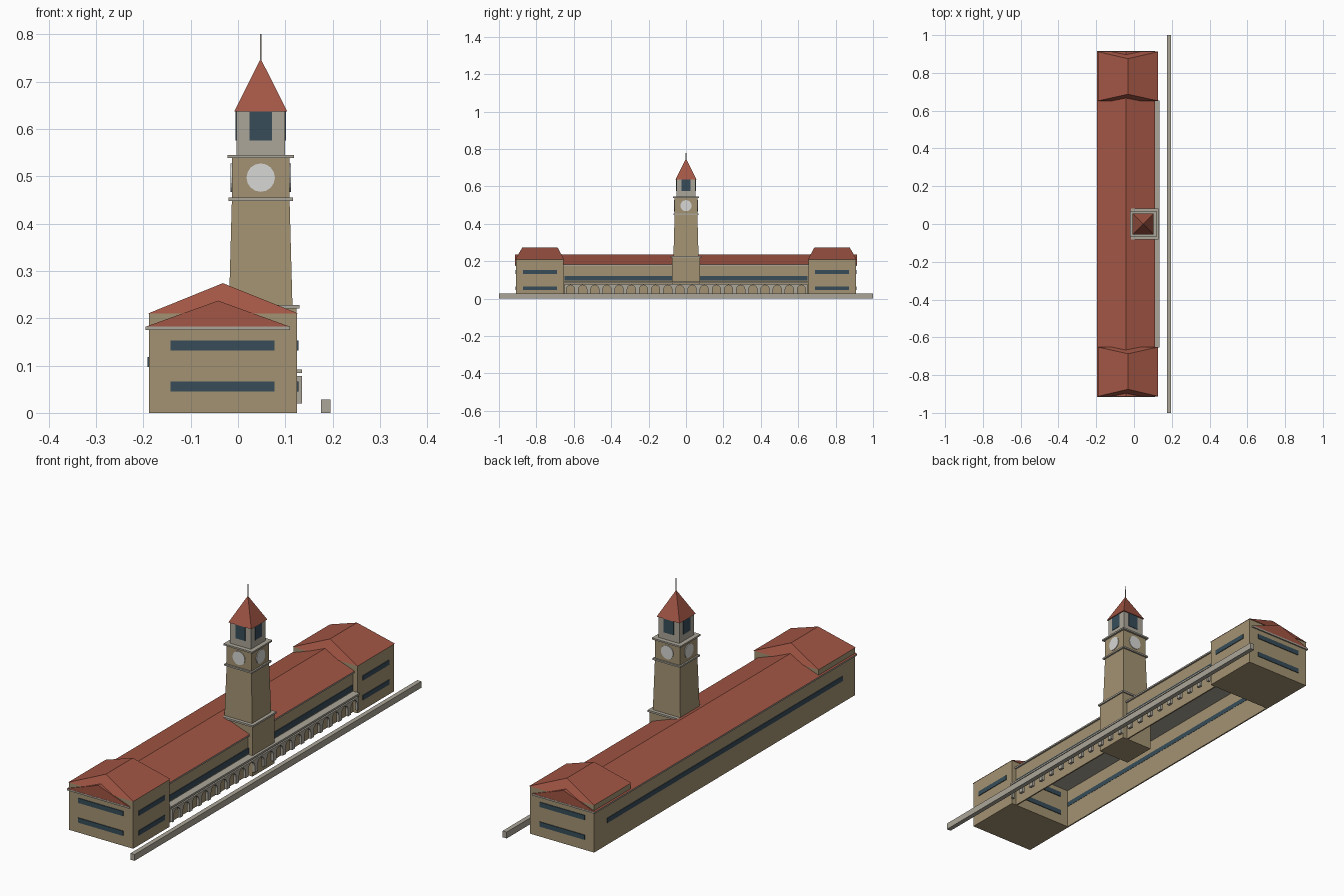
import bpy, bmesh
from math import pi, sin, cos
from mathutils import Matrix

cube = bpy.data.objects.get("Cube")
if cube:
    bpy.data.objects.remove(cube, do_unlink=True)


def material(name, r, g, b):
    m = bpy.data.materials.new(name)
    m.use_nodes = True
    m.diffuse_color = (r, g, b, 1)
    bsdf = m.node_tree.nodes["Principled BSDF"]
    bsdf.inputs["Base Color"].default_value = (r, g, b, 1)
    bsdf.inputs["Roughness"].default_value = 0.9
    return m


STONE = material("sandstone", 0.37, 0.29, 0.17)
TRIM = material("pale_stone", 0.41, 0.38, 0.32)
ROOF = material("red_tile", 0.36, 0.092, 0.058)
GLASS = material("dark_glass", 0.038, 0.073, 0.098)
DIAL = material("dial_white", 0.68, 0.68, 0.66)


def finish(name, bm, mat):
    bmesh.ops.recalc_face_normals(bm, faces=bm.faces)
    me = bpy.data.meshes.new(name)
    bm.to_mesh(me)
    bm.free()
    me.materials.append(mat)
    ob = bpy.data.objects.new(name, me)
    bpy.context.collection.objects.link(ob)
    return ob


def box(name, x, y, z, mat):
    """Box from (low, high) ranges."""
    bm = bmesh.new()
    bmesh.ops.create_cube(bm, size=1)
    for v in bm.verts:
        v.co = [r[0] if c < 0 else r[1] for c, r in zip(v.co, (x, y, z))]
    return finish(name, bm, mat)


def extrude(name, points, vec, mat):
    """Extrude a flat outline along a vector."""
    bm = bmesh.new()
    face = bm.faces.new([bm.verts.new(p) for p in points])
    out = bmesh.ops.extrude_face_region(bm, geom=[face], use_keep_orig=True)
    verts = [g for g in out["geom"] if isinstance(g, bmesh.types.BMVert)]
    bmesh.ops.translate(bm, verts=verts, vec=vec)
    return finish(name, bm, mat)


def span(s, a, b):
    return tuple(sorted((s * a, s * b)))


# Long central hall: two thin walls under a slab and a gable roof
BACK, FRONT, PAV = -0.188, 0.103, 0.125
box("hall_back_wall", (BACK, BACK + 0.006), (-0.909, 0.909), (0, 0.176), STONE)
box("hall_front_wall", (FRONT - 0.006, FRONT), (-0.66, 0.66), (0, 0.176), STONE)
box("hall_back_windows", (BACK - 0.003, BACK + 0.007), (-0.82, 0.82), (0.097, 0.118), GLASS)
box("hall_front_windows", (FRONT - 0.007, FRONT + 0.003), (-0.65, 0.65), (0.097, 0.122), GLASS)
box("hall_cornice", (-0.195, 0.11), (-0.915, 0.915), (0.175, 0.182), TRIM)
extrude("hall_roof", [(-0.195, -0.914, 0.182), (0.11, -0.914, 0.182), (-0.042, -0.914, 0.237)],
        (0, 1.828, 0), ROOF)

# End pavilions with hipped roofs and two rows of windows
for side, s in (("front", -1), ("rear", 1)):
    box(side + "_pavilion", (BACK, PAV), span(s, 0.655, 0.909), (0, 0.21), STONE)
    bm = bmesh.new()
    eave = [bm.verts.new((x, s * y, 0.21))
            for x, y in ((-0.19, 0.652), (0.127, 0.652), (0.127, 0.912), (-0.19, 0.912))]
    inner, outer = [bm.verts.new((-0.032, s * y, 0.274)) for y in (0.687, 0.875)]
    a, b, c, d = eave
    for loop in (eave, (a, b, inner), (b, c, outer, inner), (c, d, outer), (d, a, inner, outer)):
        bm.faces.new(loop)
    finish(side + "_pavilion_roof", bm, ROOF)
    for row, z in (("lower", 0.045), ("upper", 0.132)):
        zr = (z, z + 0.021)
        label = f"{side}_{row}_"
        box(label + "side_window", (PAV - 0.003, PAV + 0.003), span(s, 0.69, 0.872), zr, GLASS)
        box(label + "end_window", (-0.143, 0.077), span(s, 0.906, 0.912), zr, GLASS)
        box(label + "inner_window", (-0.143, 0.077), span(s, 0.652, 0.658), zr, GLASS)

# Arcade: one panel with a row of round-headed openings, under a canopy
COUNT, R, SPRING, LOW, HIGH = 20, 0.022, 0.05, 0.02, 0.078
pitch = 1.3 / COUNT
outline = [(-0.65, HIGH), (-0.65, LOW)]
for i in range(COUNT):
    cy = -0.65 + (i + 0.5) * pitch
    outline.append((cy - R, LOW))
    outline += [(cy - R * cos(pi * k / 8), SPRING + R * sin(pi * k / 8)) for k in range(9)]
    outline.append((cy + R, LOW))
outline += [(0.65, LOW), (0.65, HIGH)]
extrude("arcade", [(0.123, y, z) for y, z in outline], (0.012, 0, 0), TRIM)
box("arcade_canopy", (FRONT, 0.135), (-0.655, 0.655), (0.084, 0.092), TRIM)

# Platform edge
box("platform", (0.175, 0.195), (-1, 1), (0, 0.028), TRIM)

# Clock tower, stacked from square stages
TX = 0.048


def stage(name, z0, z1, h0, h1, mat):
    """Square stage with half widths h0 at the bottom and h1 at the top."""
    bm = bmesh.new()
    bmesh.ops.create_cube(bm, size=2)
    for v in bm.verts:
        h, z = (h0, z0) if v.co.z < 0 else (h1, z1)
        v.co = (TX + v.co.x * h, v.co.y * h, z)
    bmesh.ops.remove_doubles(bm, verts=bm.verts, dist=1e-5)
    return finish(name, bm, mat)


stage("tower_base", 0, 0.22, 0.076, 0.076, STONE)
stage("tower_base_ledge", 0.22, 0.228, 0.082, 0.082, TRIM)
stage("tower_shaft", 0.228, 0.448, 0.067, 0.061, STONE)
stage("tower_lower_ledge", 0.448, 0.455, 0.068, 0.068, TRIM)
stage("clock_stage", 0.455, 0.538, 0.061, 0.061, STONE)
stage("tower_upper_ledge", 0.538, 0.545, 0.07, 0.07, TRIM)
stage("belfry", 0.545, 0.637, 0.051, 0.051, TRIM)
stage("tower_roof", 0.637, 0.748, 0.056, 0, ROOF)
stage("finial", 0.74, 0.8, 0.0016, 0.0012, TRIM)

# Dials and belfry openings on all four sides
for i, side in enumerate(("right", "rear", "left", "front")):
    turn = Matrix.Translation((TX, 0, 0)) @ Matrix.Rotation(i * pi / 2, 4, "Z")
    ring = [(0.06, 0.03 * cos(2 * pi * k / 16), 0.497 + 0.03 * sin(2 * pi * k / 16))
            for k in range(16)]
    dial = extrude(side + "_dial", ring, (0.004, 0, 0), DIAL)
    opening = box(side + "_belfry_opening", (0.048, 0.053), (-0.024, 0.024), (0.575, 0.637), GLASS)
    for ob in (dial, opening):
        ob.data.transform(turn)
